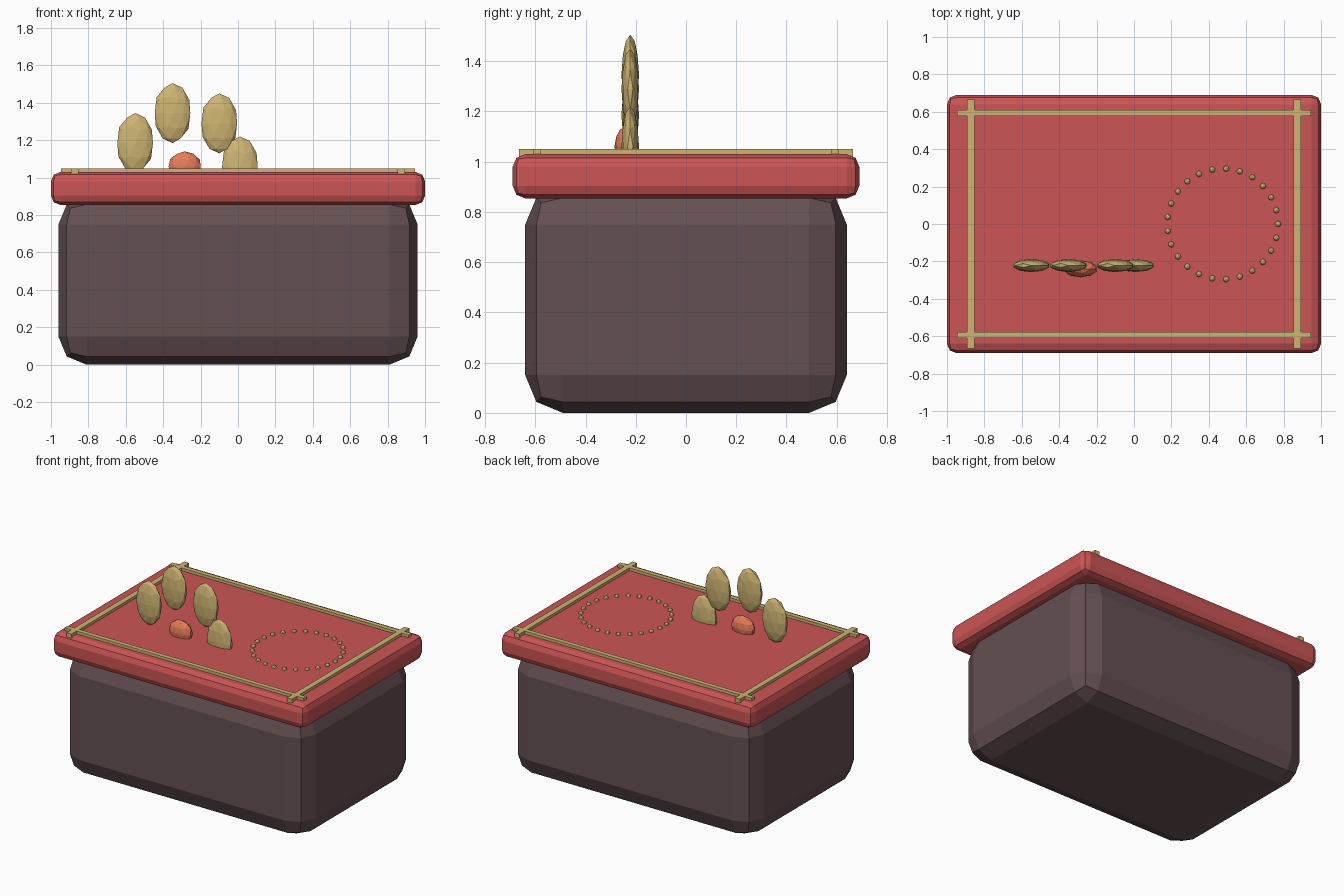
import bpy
import math

if "Cube" in bpy.data.objects:
    bpy.data.objects.remove(bpy.data.objects["Cube"])


def material(name, rgb):
    m = bpy.data.materials.new(name)
    m.diffuse_color = (*rgb, 1)
    m.use_nodes = True
    m.node_tree.nodes["Principled BSDF"].inputs["Base Color"].default_value = m.diffuse_color
    return m


DARK = material("dark_brown", (0.13, 0.08, 0.085))
RED = material("red", (0.60, 0.09, 0.09))
GOLD = material("gold", (0.62, 0.46, 0.17))
ORANGE = material("orange", (0.80, 0.20, 0.10))


def finish(name, mat, loc, scale):
    ob = bpy.context.object
    ob.name = name
    ob.location = loc
    ob.scale = scale
    ob.data.materials.append(mat)
    bpy.ops.object.transform_apply(location=False, rotation=False, scale=True)
    return ob


def box(name, mat, loc, size, bevel=0):
    bpy.ops.mesh.primitive_cube_add(size=1)
    ob = finish(name, mat, loc, size)
    if bevel:
        mod = ob.modifiers.new("bevel", 'BEVEL')
        mod.width = bevel
        mod.segments = 2
    return ob


def pebble(name, mat, loc, radii, subdivisions=2):
    bpy.ops.mesh.primitive_ico_sphere_add(subdivisions=subdivisions, radius=1)
    return finish(name, mat, loc, radii)


# Chest body and overhanging lid
box("body", DARK, (0, 0, 0.45), (1.92, 1.28, 0.90), 0.15)
box("lid", RED, (0, 0, 0.942), (2.0, 1.38, 0.176), 0.05)

# Gold trim strips crossing near the lid corners
for side, s in (("front", -1), ("back", 1)):
    box(f"trim_{side}", GOLD, (0, s * 0.593, 1.035), (1.895, 0.033, 0.03))
for side, s in (("left", -1), ("right", 1)):
    box(f"trim_{side}", GOLD, (s * 0.873, 0, 1.035), (0.04, 1.33, 0.03))

# Fan of upright flattened petals with an orange centre, sunk into the lid
for i, (x, z) in enumerate([(-0.55, 1.185), (-0.35, 1.345), (-0.10, 1.29), (0.01, 1.06)]):
    pebble(f"petal_{i + 1}", GOLD, (x, -0.222, z), (0.10, 0.035, 0.16))
pebble("petal_centre", ORANGE, (-0.285, -0.24, 1.06), (0.09, 0.045, 0.08))

# Ring of small studs
COUNT = 25
for i in range(COUNT):
    a = 2 * math.pi * i / COUNT
    pebble(f"stud_{i + 1}", GOLD,
           (0.474 + 0.296 * math.cos(a), 0.296 * math.sin(a), 1.032), (0.016,) * 3)
